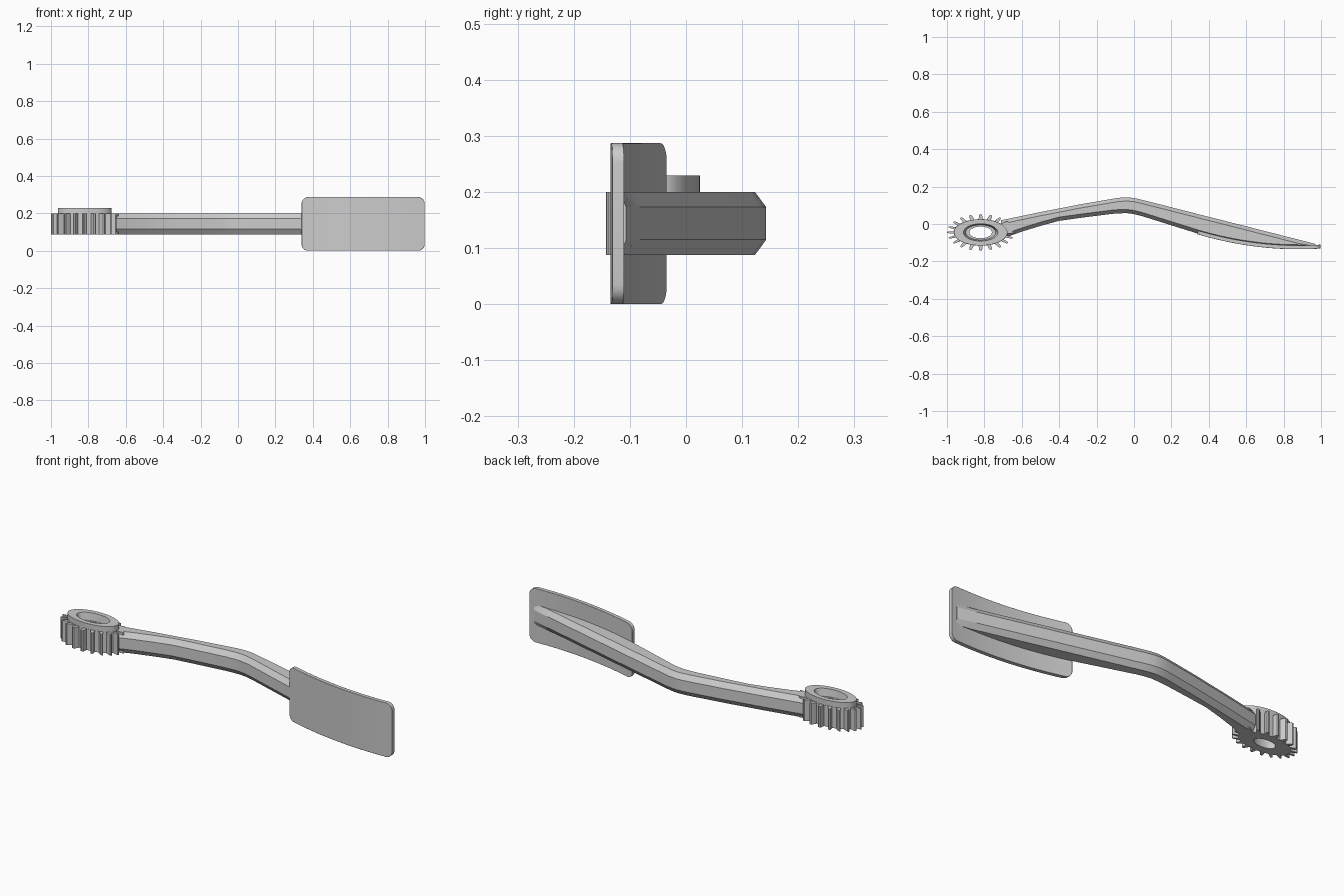
import bpy, bmesh
from math import sin, cos, pi, radians

if "Cube" in bpy.data.objects:
    bpy.data.objects.remove(bpy.data.objects["Cube"])

ZC, HZ = 0.144, 0.056            # mid height and half height of arm and gear


def loft(name, rings, loop=False, angle=30):
    """Skin a list of equal-length closed rings; cap ends unless it loops."""
    bm = bmesh.new()
    vs = [[bm.verts.new(p) for p in r] for r in rings]
    n, m = len(vs[0]), len(vs)
    for a in range(m if loop else m - 1):
        p, q = vs[a], vs[(a + 1) % m]
        for i in range(n):
            j = (i + 1) % n
            bm.faces.new((p[i], p[j], q[j], q[i]))
    if not loop:
        bm.faces.new(vs[0])
        bm.faces.new(vs[-1])
    bmesh.ops.recalc_face_normals(bm, faces=bm.faces)
    me = bpy.data.meshes.new(name)
    bm.to_mesh(me)
    bm.free()
    ob = bpy.data.objects.new(name, me)
    bpy.context.collection.objects.link(ob)
    bpy.ops.object.select_all(action='DESELECT')
    ob.select_set(True)
    bpy.context.view_layer.objects.active = ob
    bpy.ops.object.shade_smooth_by_angle(angle=radians(angle))
    return ob


# Oval gear wheel with collar and stepped bore
GX, GY, TEETH = -0.82, -0.045, 20
TOOTH = [(-.23, 0), (-.19, .5), (-.12, .92), (0, 1), (.12, .92), (.19, .5), (.23, 0), (.5, 0)]
samples = [((k + f) * 2 * pi / TEETH, t) for k in range(TEETH) for f, t in TOOTH]


def oval(rx, ry, z, tx=0, ty=0):
    return [(GX + (rx + tx * t) * cos(a), GY + (ry + ty * t) * sin(a), z) for a, t in samples]


z0, z1, z2 = ZC - HZ, ZC + HZ, 0.229
loft("gear_wheel", [
    oval(.145, .071, z0, .035, .027),
    oval(.145, .071, z1, .035, .027),
    oval(.143, .070, z1),
    oval(.143, .070, z2),
    oval(.092, .046, z2),
    oval(.080, .040, z1 - .01),
    oval(.060, .031, z1 - .01),
    oval(.060, .031, z0)], loop=True)


# Curved paddle plate: front surface follows a shallow parabola
def plate_y(x):
    return -0.135 + 0.08 * ((0.88 - x) / 0.54) ** 2


X0, X1, R, H, T = 0.34, 0.998, 0.035, 0.1435, 0.021
steps = [(R * (1 - cos(a)), H - R + R * sin(a)) for a in (i * pi / 12 for i in range(7))]
stations = [(X0 + d, h) for d, h in steps]
stations += [(X0 + R + (X1 - X0 - 2 * R) * i / 20, H) for i in range(1, 20)]
stations += [(X1 - d, h) for d, h in reversed(steps)]
plate = loft("paddle_plate", [
    [(x, plate_y(x), H - h), (x, plate_y(x), H + h),
     (x, plate_y(x) + T, H + h), (x, plate_y(x) + T, H - h)] for x, h in stations])
bev = plate.modifiers.new("soft_edge", 'BEVEL')
bev.width, bev.segments, bev.limit_method, bev.angle_limit = 0.003, 2, 'ANGLE', radians(40)

# Bent arm with chamfered edges: x, front y, back y
path = [(-.71, -.080, .020), (-.60, -.041, .043), (-.50, -.010, .064), (-.40, .017, .083),
        (-.30, .031, .103), (-.20, .044, .120), (-.12, .054, .134), (-.08, .057, .140),
        (-.04, .058, .143), (0, .053, .139), (.04, .043, .130)]
for i in range(17):              # straight run that dies into the plate
    x = .34 + (.97 - .34) * i / 16
    path.append((x, plate_y(x) + .004, .130 - .2545 * (x - .04)))


def section(x, yf, yb):
    c = min(.02, (yb - yf) * .45)
    half = [(yf, .029), (yf + c, HZ), (yb - c, HZ), (yb, .029)]
    return ([(x, y, ZC + h) for y, h in half] +
            [(x, y, ZC - h) for y, h in reversed(half)])


loft("lever_arm", [section(*p) for p in path], angle=20)
